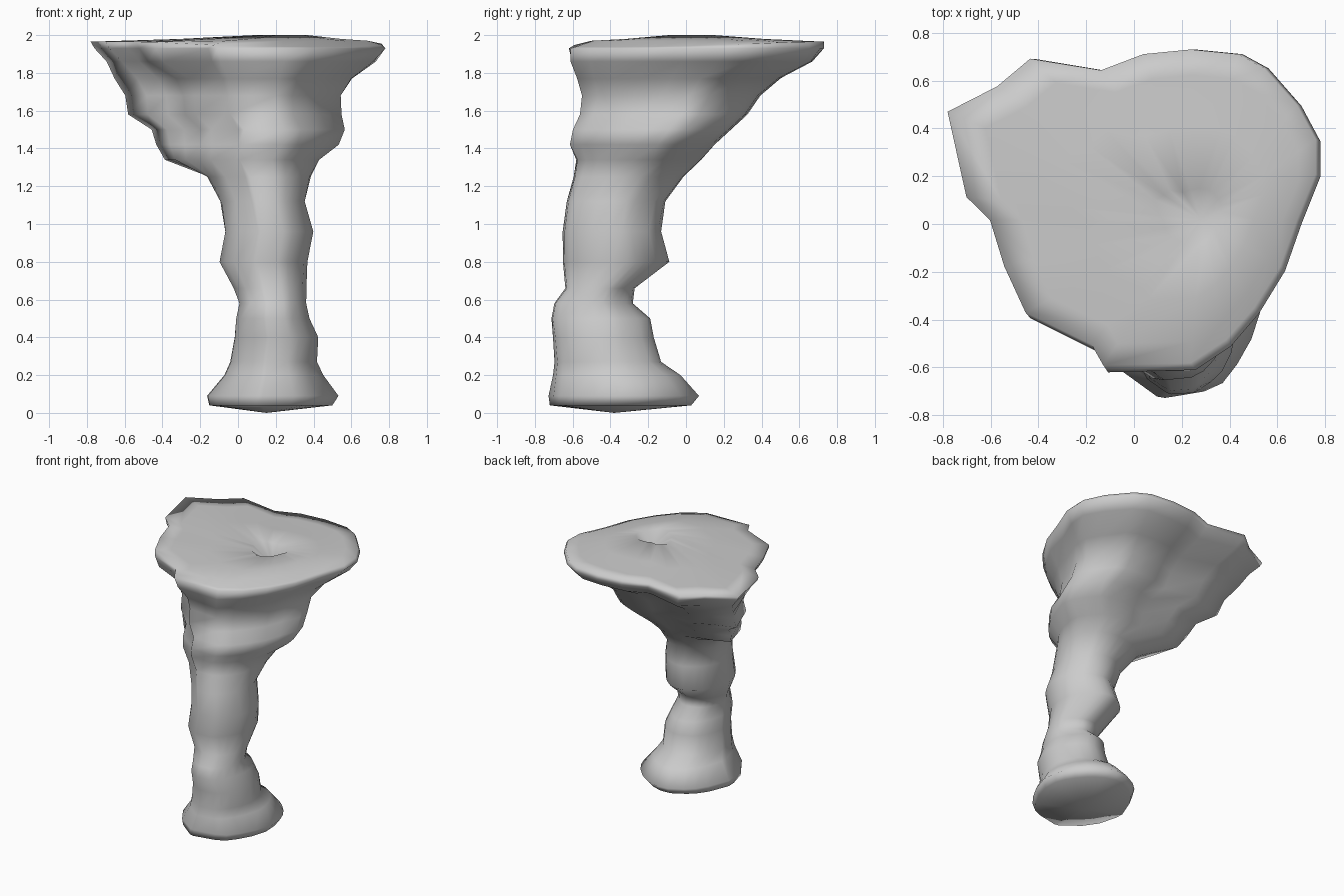
import bpy, bmesh, math
from mathutils import Vector, noise

# Heart-shaped outline of the flat top, counter-clockwise
OUTLINE = [(0.78, 0.2), (0.78, 0.35), (0.7, 0.5), (0.56, 0.66), (0.45, 0.72),
           (0.25, 0.74), (0.05, 0.72), (-0.13, 0.65), (-0.43, 0.7),
           (-0.57, 0.58), (-0.78, 0.47), (-0.7, 0.1), (-0.6, 0.0),
           (-0.54, -0.2), (-0.45, -0.4), (-0.17, -0.54), (-0.12, -0.63),
           (0.25, -0.62), (0.4, -0.52), (0.52, -0.38), (0.63, -0.2), (0.7, 0.0)]

# Sections of the pillar: z, x min, x max, y min, y max, heart blend
SECTIONS = [(0.04, -0.15, 0.50, -0.72, 0.03, 0),
            (0.09, -0.16, 0.53, -0.73, 0.07, 0),
            (0.20, -0.07, 0.45, -0.71, -0.03, 0),
            (0.27, -0.04, 0.42, -0.70, -0.13, 0),
            (0.40, -0.02, 0.43, -0.71, -0.17, 0),
            (0.50, -0.01, 0.38, -0.72, -0.19, 0),
            (0.58, 0.01, 0.36, -0.70, -0.28, 0),
            (0.66, -0.02, 0.36, -0.64, -0.27, 0),
            (0.80, -0.10, 0.37, -0.66, -0.09, 0),
            (0.96, -0.07, 0.40, -0.66, -0.13, 0),
            (1.12, -0.10, 0.36, -0.64, -0.11, 0.2),
            (1.25, -0.18, 0.39, -0.61, -0.01, 0.4),
            (1.34, -0.30, 0.43, -0.60, 0.09, 0.6),
            (1.42, -0.34, 0.53, -0.64, 0.16, 0.8),
            (1.50, -0.36, 0.56, -0.62, 0.24, 0.9),
            (1.58, -0.47, 0.54, -0.58, 0.32, 1),
            (1.68, -0.48, 0.54, -0.57, 0.39, 1),
            (1.77, -0.54, 0.60, -0.60, 0.50, 1),
            (1.86, -0.69, 0.72, -0.64, 0.68, 1),
            (1.93, -0.76, 0.78, -0.65, 0.73, 1),
            (1.965, -0.78, 0.76, -0.62, 0.73, 1)]


def section(z, x0, x1, y0, y1, blend):
    cx, cy, rx, ry = (x0 + x1) / 2, (y0 + y1) / 2, (x1 - x0) / 2, (y1 - y0) / 2
    pts = []
    for ox, oy in OUTLINE:
        h = Vector((ox / 0.78, (oy - 0.04) / 0.7))
        c = h.normalized()
        if z < 1.8:   # front-left corner is pulled in below the lip
            h *= 1 - 0.12 * max(0, -(c.x + c.y) / 1.414) ** 4
        # back-left fin under the lip
        fin = 0.11 * max(0, c.y * 0.5 - c.x * 0.866) ** 6 if 1.3 < z < 1.8 else 0
        c *= 1 - 0.03 * math.sin(2 * math.atan2(c.y, c.x)) ** 2
        p = c.lerp(h, blend)
        bump = 1 + 0.04 * noise.noise(Vector((p.x * 2, p.y * 2, z * 4)))
        bump = 1 if z > 1.9 else bump
        drop = 0.03 * max(0, c.x - c.y) / 1.414 if z > 1.95 else 0
        pts.append(Vector((cx + rx * p.x * bump - fin, cy + ry * p.y * bump + fin * 0.6, z - drop)))
    return pts


bm = bmesh.new()
rings = [[bm.verts.new(p) for p in section(*s)] for s in SECTIONS]
n = len(OUTLINE)

# Top surface, closing inward to a small pit
rim = [v.co.copy() for v in rings[-1]]
focus = Vector((0.28, 0.02, 0))
for k, z in ((0.85, 1.97), (0.55, 1.98), (0.18, 2.0)):
    rings.append([bm.verts.new((focus.x + (p.x - focus.x) * k,
                                focus.y + (p.y - focus.y) * k, z)) for p in rim])

for a, b in zip(rings, rings[1:]):
    for i in range(n):
        j = (i + 1) % n
        bm.faces.new((a[i], a[j], b[j], b[i]))


def fan(ring, co):
    c = bm.verts.new(co)
    for i in range(n):
        bm.faces.new((ring[i], ring[(i + 1) % n], c))


fan(rings[-1], (0.28, 0.02, 1.9))
# Underside of the foot
fan(rings[0], (0.15, -0.38, 0.0))

bmesh.ops.recalc_face_normals(bm, faces=bm.faces)
for f in bm.faces:
    f.smooth = True
mesh = bpy.data.meshes.new("rock_pillar")
bm.to_mesh(mesh)
bm.free()
pillar = bpy.data.objects.new("rock_pillar", mesh)
bpy.context.collection.objects.link(pillar)
